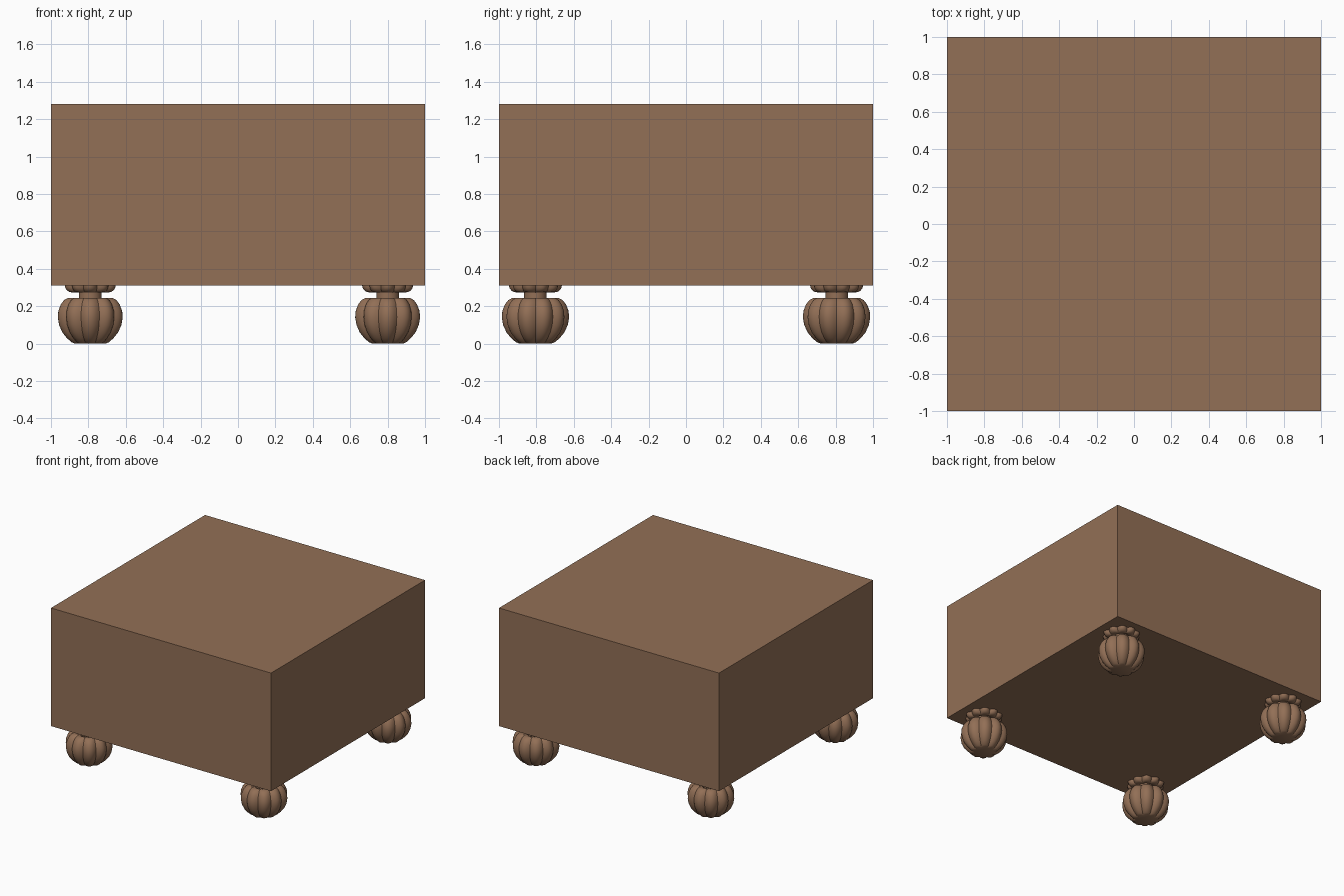
import bpy, bmesh, math

if "Cube" in bpy.data.objects:
    bpy.data.objects.remove(bpy.data.objects["Cube"])

wood = bpy.data.materials.new("brown wood")
wood.diffuse_color = (0.29, 0.16, 0.093, 1)
wood.use_nodes = True
wood.node_tree.nodes["Principled BSDF"].inputs["Base Color"].default_value = wood.diffuse_color

LOBES, STEPS = 10, 8


def finish(bm, name):
    bmesh.ops.recalc_face_normals(bm, faces=bm.faces)
    mesh = bpy.data.meshes.new(name)
    bm.to_mesh(mesh)
    bm.free()
    mesh.materials.append(wood)
    obj = bpy.data.objects.new(name, mesh)
    bpy.context.collection.objects.link(obj)
    return obj


def lobed_turning(name, profile, x, y):
    """Lathe (radius, z, groove depth) points, pinched into rounded lobes."""
    bm = bmesh.new()
    n = LOBES * STEPS
    rings = []
    for r, z, depth in profile:
        ring = []
        for i in range(n):
            a = 2 * math.pi * i / n + math.pi / 2
            lobe = abs(math.cos(LOBES * (a - math.pi / 2) / 2))
            rr = r * (1 - depth * (1 - lobe))
            ring.append(bm.verts.new((rr * math.cos(a), rr * math.sin(a), z)))
        rings.append(ring)
    for a, b in zip(rings, rings[1:]):
        for i in range(n):
            j = (i + 1) % n
            bm.faces.new((a[i], a[j], b[j], b[i]))
    bm.faces.new(rings[0])
    bm.faces.new(rings[-1])
    obj = finish(bm, name)
    obj.location = (x, y, 0)
    bpy.ops.object.select_all(action='DESELECT')
    obj.select_set(True)
    bpy.context.view_layer.objects.active = obj
    bpy.ops.object.shade_smooth_by_angle(angle=math.radians(35))
    return obj


# Main block
bm = bmesh.new()
bmesh.ops.create_cube(bm, size=1)
for v in bm.verts:
    v.co = (v.co.x * 2, v.co.y * 2, 0.795 + v.co.z * 0.97)
finish(bm, "body_block")

# Foot profile: gourd-shaped bun, narrow neck, scalloped collar
bun = [(0.085, 0.0, .15), (0.105, 0.008, .15), (0.13, 0.03, .14),
       (0.155, 0.06, .13), (0.173, 0.10, .12), (0.180, 0.14, .12),
       (0.177, 0.175, .12), (0.163, 0.21, .12), (0.145, 0.233, .13),
       (0.122, 0.245, .15), (0.095, 0.243, .15), (0.075, 0.23, .1),
       (0.05, 0.215, 0)]
neck = [(0.06, 0.2, 0), (0.06, 0.3, 0)]
collar = [(0.05, 0.292, 0), (0.075, 0.28, .1), (0.095, 0.274, .15),
          (0.113, 0.275, .16), (0.128, 0.283, .16), (0.138, 0.296, .16),
          (0.142, 0.312, .16), (0.14, 0.325, .16)]

for side, x in (("left", -0.79), ("right", 0.80)):
    for end, y in (("front", -0.805), ("back", 0.805)):
        tag = f"{end}_{side}_foot"
        lobed_turning(tag + "_bun", bun, x, y)
        lobed_turning(tag + "_neck", neck, x, y)
        lobed_turning(tag + "_collar", collar, x, y)
